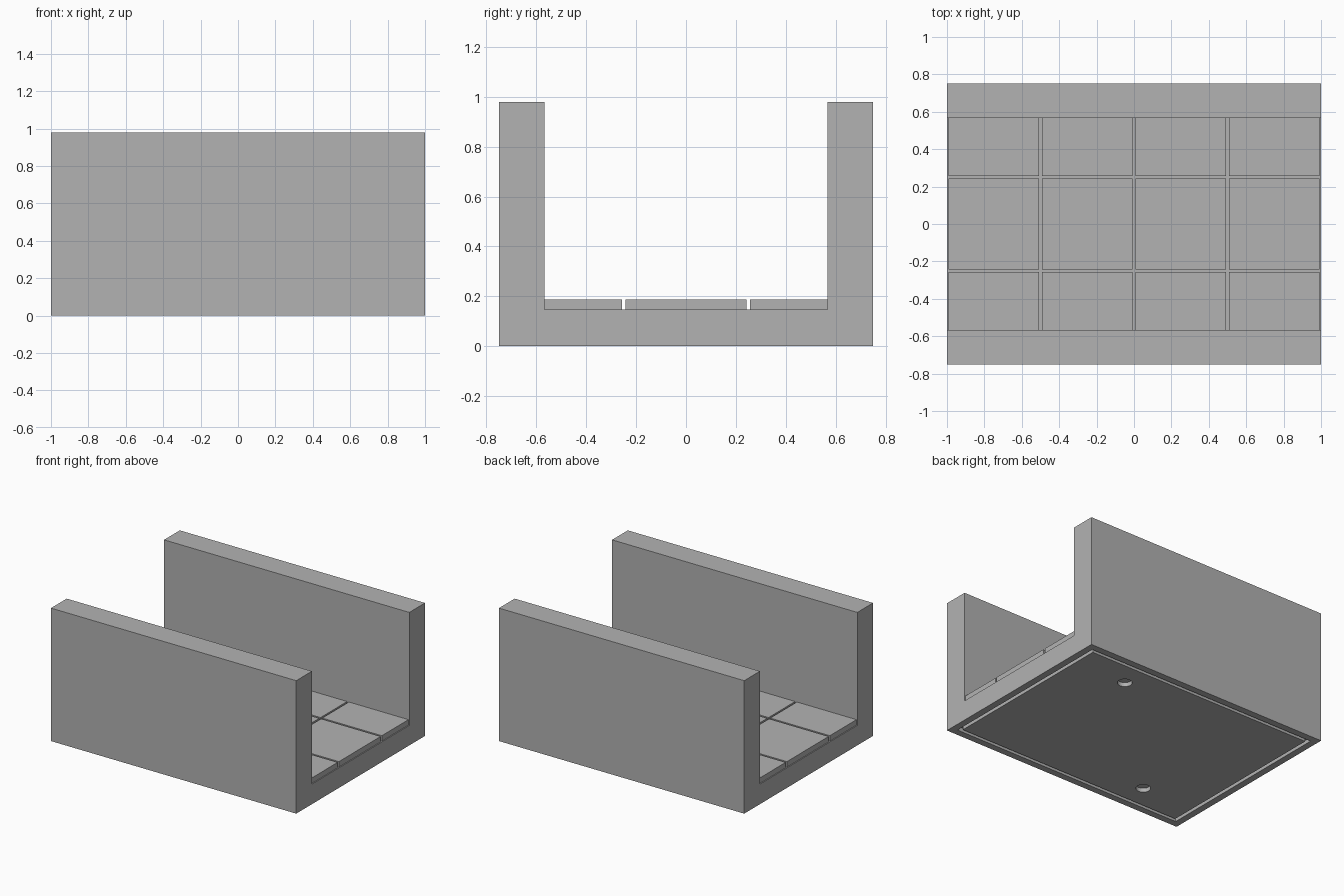
import bpy
import bmesh
from mathutils import Matrix, Vector

if "Cube" in bpy.data.objects:
    bpy.data.objects.remove(bpy.data.objects["Cube"], do_unlink=True)

stone = bpy.data.materials.new("plain grey")
stone.use_nodes = True
grey = (0.448, 0.448, 0.448, 1)
stone.diffuse_color = grey
stone.node_tree.nodes["Principled BSDF"].inputs["Base Color"].default_value = grey

LENGTH, HALF_DEPTH, HEIGHT = 2.0, 0.75, 0.98
INNER, FLOOR, TILE_TOP = 0.567, 0.148, 0.188
GAP = 0.007          # half of the joint between tiles


def add_object(name, bm):
    bmesh.ops.recalc_face_normals(bm, faces=bm.faces[:])
    mesh = bpy.data.meshes.new(name)
    bm.to_mesh(mesh)
    bm.free()
    mesh.materials.append(stone)
    obj = bpy.data.objects.new(name, mesh)
    bpy.context.scene.collection.objects.link(obj)
    return obj


def box(name, low, high):
    low, high = Vector(low), Vector(high)
    bm = bmesh.new()
    place = Matrix.Translation((low + high) / 2) @ Matrix.Diagonal((high - low).to_4d())
    bmesh.ops.create_cube(bm, size=1, matrix=place)
    return add_object(name, bm)


def cylinder(name, x, y, radius, depth):
    bm = bmesh.new()
    bmesh.ops.create_cone(bm, cap_ends=True, segments=32, radius1=radius, radius2=radius,
                          depth=2 * depth, matrix=Matrix.Translation((x, y, 0)))
    return add_object(name, bm)


def cut(target, cutter):
    cutter.hide_render = True
    mod = target.modifiers.new("cut", "BOOLEAN")
    mod.operation = "DIFFERENCE"
    mod.solver = "EXACT"
    mod.object = cutter
    bpy.context.view_layer.objects.active = target
    bpy.ops.object.modifier_apply(modifier=mod.name)
    bpy.data.objects.remove(cutter, do_unlink=True)


# Corridor body: U-shaped profile extruded along x
profile = [(-HALF_DEPTH, 0), (HALF_DEPTH, 0), (HALF_DEPTH, HEIGHT), (INNER, HEIGHT),
           (INNER, FLOOR), (-INNER, FLOOR), (-INNER, HEIGHT), (-HALF_DEPTH, HEIGHT)]
bm = bmesh.new()
face = bm.faces.new([bm.verts.new((-LENGTH / 2, y, z)) for y, z in profile])
side = bmesh.ops.extrude_face_region(bm, geom=[face])["geom"]
bmesh.ops.translate(bm, vec=(LENGTH, 0, 0),
                    verts=[v for v in side if isinstance(v, bmesh.types.BMVert)])
body = add_object("corridor_body", bm)

# Groove around the underside
RIM, WIDTH, DEEP = 0.05, 0.025, 0.03
gx, gy = LENGTH / 2 - RIM, HALF_DEPTH - RIM
for s in (-1, 1):
    xs = sorted((s * gx, s * (gx - WIDTH)))
    ys = sorted((s * gy, s * (gy - WIDTH)))
    cut(body, box("groove_cutter", (xs[0], -gy, -DEEP), (xs[1], gy, DEEP)))
    cut(body, box("groove_cutter", (-gx, ys[0], -DEEP), (gx, ys[1], DEEP)))

# Two shallow round sockets in the underside
for s in (-1, 1):
    cut(body, cylinder("socket_cutter", s * 0.5, s * 0.5, 0.05, 0.03))

# Floor tiles in three rows of four
rows = {"right": (-INNER, -0.25 - GAP), "middle": (-0.25 + GAP, 0.25 - GAP),
        "left": (0.25 + GAP, INNER)}
for row, (y0, y1) in rows.items():
    for i in range(4):
        x0 = -LENGTH / 2 + i * 0.5
        box(f"floor_tile_{row}_{i + 1}", (x0 + GAP, y0, FLOOR), (x0 + 0.5 - GAP, y1, TILE_TOP))
